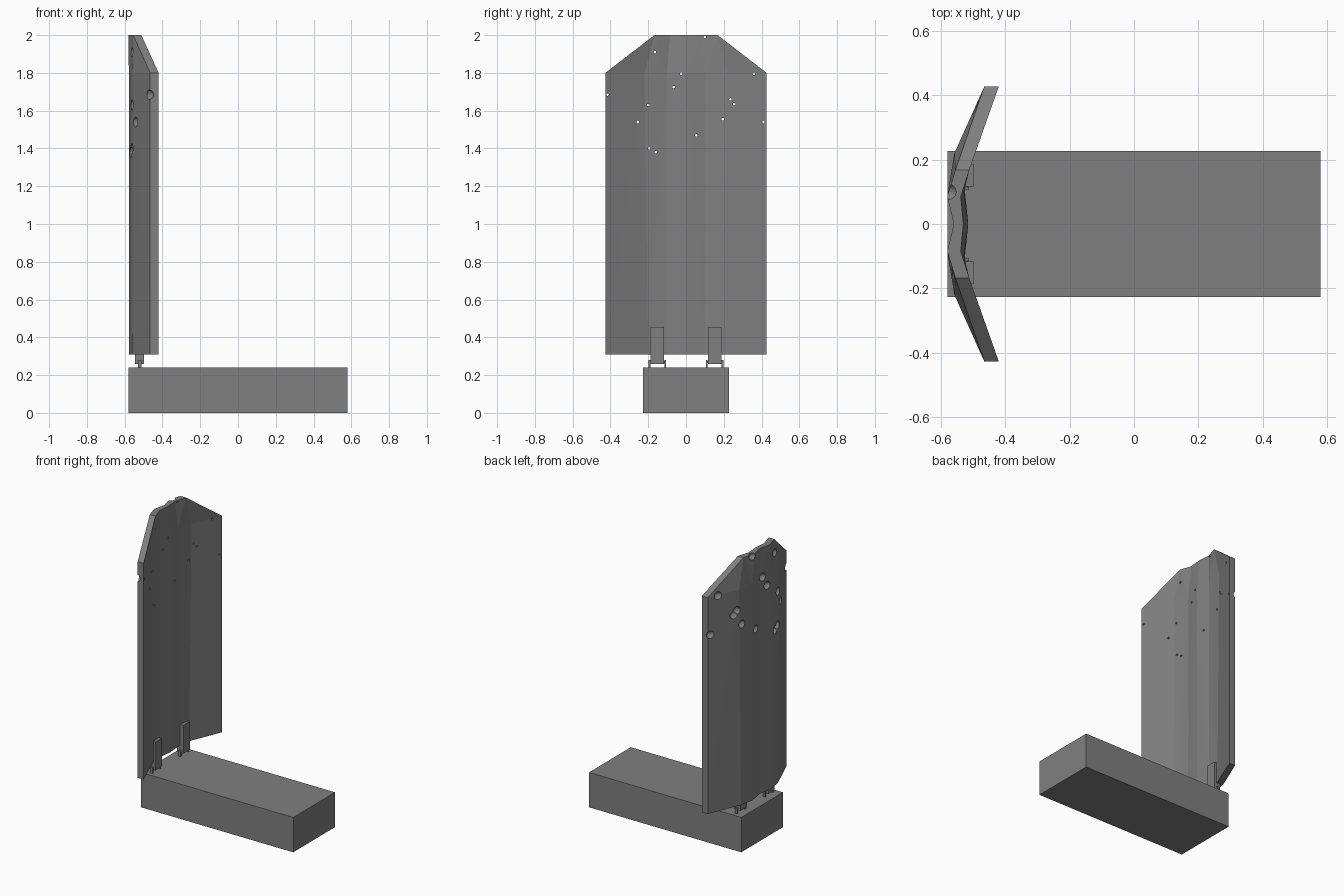
import bpy, bmesh, math
from mathutils import Matrix

if "Cube" in bpy.data.objects:
    bpy.data.objects.remove(bpy.data.objects["Cube"])

grey = bpy.data.materials.new("dark_grey")
grey.diffuse_color = (0.215, 0.215, 0.215, 1)
grey.use_nodes = True
grey.node_tree.nodes["Principled BSDF"].inputs["Base Color"].default_value = grey.diffuse_color


def make_object(name, bm):
    bmesh.ops.recalc_face_normals(bm, faces=bm.faces)
    me = bpy.data.meshes.new(name)
    bm.to_mesh(me)
    bm.free()
    me.materials.append(grey)
    ob = bpy.data.objects.new(name, me)
    bpy.context.collection.objects.link(ob)
    return ob


def box(name, x0, x1, y0, y1, z0, z1):
    bm = bmesh.new()
    m = Matrix.Translation(((x0 + x1) / 2, (y0 + y1) / 2, (z0 + z1) / 2)) \
        @ Matrix.Diagonal((x1 - x0, y1 - y0, z1 - z0, 1))
    bmesh.ops.create_cube(bm, size=1, matrix=m)
    return make_object(name, bm)


# base block
box("base_block", -0.58, 0.58, -0.227, 0.227, 0, 0.24)

# bent shield plate: rows of (y, outer x, inner x) from the centre outwards
rows = [
    (0.31, [(0, -0.56, -0.515), (0.1, -0.578, -0.525), (0.2, -0.56, -0.512), (0.427, -0.465, -0.42)]),
    (1.80, [(0, -0.56, -0.515), (0.1, -0.578, -0.528), (0.22, -0.558, -0.508), (0.427, -0.465, -0.42)]),
    (2.00, [(0, -0.56, -0.53), (0.085, -0.58, -0.538), (0.167, -0.555, -0.512)]),
]
bm = bmesh.new()
grid = []
for z, half in rows:
    row = {}
    for i, (y, xo, xi) in enumerate(half):
        for s in ((1, -1) if i else (1,)):
            row[s * i] = [bm.verts.new((x, s * y, z)) for x in (xo, xi)]
    grid.append(row)
bot, mid, top = grid
for side in (0, 1):
    for i in range(-3, 3):
        bm.faces.new([bot[i][side], bot[i + 1][side], mid[i + 1][side], mid[i][side]])
        if i in top and i + 1 in top:
            bm.faces.new([mid[i][side], mid[i + 1][side], top[i + 1][side], top[i][side]])
    for s in (1, -1):
        bm.faces.new([mid[2 * s][side], mid[3 * s][side], top[2 * s][side]])
rim = [bot[i] for i in range(-3, 4)] + [mid[3]] + [top[i] for i in range(2, -3, -1)] + [mid[-3]]
for a, b in zip(rim, rim[1:] + rim[:1]):
    bm.faces.new([a[0], b[0], b[1], a[1]])
bmesh.ops.recalc_face_normals(bm, faces=bm.faces)
bmesh.ops.triangulate(bm, faces=bm.faces)
plate = make_object("shield_plate", bm)

# bullet holes: round crater on the back, thin bore right through
holes = [(-0.165, 1.91), (0.1, 1.99), (-0.025, 1.795), (0.36, 1.795), (-0.065, 1.725),
         (-0.415, 1.685), (0.235, 1.66), (0.255, 1.635), (-0.2, 1.63), (0.195, 1.555),
         (-0.255, 1.54), (0.41, 1.54), (0.055, 1.47), (-0.195, 1.4), (-0.16, 1.38)]


def outer_x(y):
    pts = rows[1][1]
    for (y0, a, _), (y1, b, _) in zip(pts, pts[1:]):
        if abs(y) <= y1:
            return a + (b - a) * (abs(y) - y0) / (y1 - y0)


bm = bmesh.new()
for y, z in holes:
    x = outer_x(y)
    turn = Matrix.Rotation(math.pi / 2, 4, 'Y')
    bmesh.ops.create_uvsphere(bm, u_segments=16, v_segments=10, radius=0.027,
                              matrix=Matrix.Translation((x, y, z)) @ turn)
    bmesh.ops.create_cone(bm, cap_ends=True, segments=10, radius1=0.007, radius2=0.007, depth=0.1,
                          matrix=Matrix.Translation((x + 0.05, y, z)) @ turn)
cutter = make_object("hole_cutter", bm)
cutter.hide_render = True
cutter.hide_viewport = True
mod = plate.modifiers.new("holes", 'BOOLEAN')
mod.operation = 'DIFFERENCE'
mod.solver = 'EXACT'
mod.use_self = True
mod.object = cutter

# two hinges: arm on the plate, lugs on the base, pin between them
for s, side in ((1, "left"), (-1, "right")):
    c = 0.152 * s
    box("hinge_arm_" + side, -0.545, -0.498, c - 0.035, c + 0.035, 0.26, 0.455)
    for k in (-1, 1):
        y = c + k * 0.042
        box("hinge_lug_" + side, -0.53, -0.512, y - 0.005, y + 0.005, 0.235, 0.28)
    bm = bmesh.new()
    bmesh.ops.create_cone(bm, cap_ends=True, segments=10, radius1=0.006, radius2=0.006, depth=0.09,
                          matrix=Matrix.Translation((-0.521, c, 0.27)) @ Matrix.Rotation(math.pi / 2, 4, 'X'))
    make_object("hinge_pin_" + side, bm)
